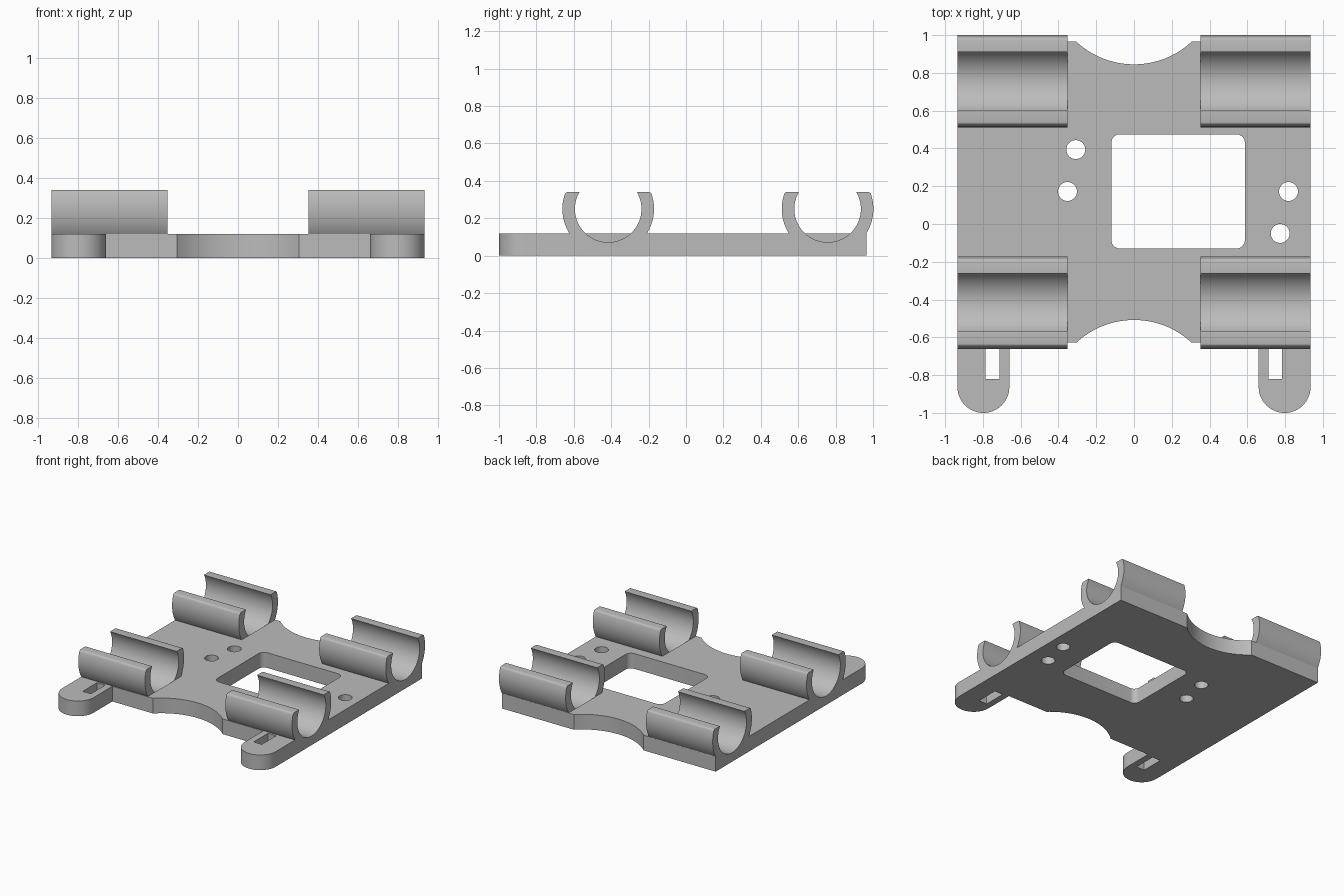
import bpy, bmesh
from math import sin, cos, radians, asin, degrees
from mathutils import Vector

if "Cube" in bpy.data.objects:
    bpy.data.objects.remove(bpy.data.objects["Cube"])

THICK, TOP = 0.12, 0.34
HALF_W, BACK, FRONT = 0.935, 0.965, -0.628
CLIP_Z, R_OUT, R_IN, CLIP_IN = 0.25, 0.245, 0.178, 0.352
CLIP_YS = (-0.416, 0.757)

grey = bpy.data.materials.new("plain grey")
grey.use_nodes = True
colour = (0.5, 0.5, 0.5, 1)
grey.diffuse_color = colour
grey.node_tree.nodes["Principled BSDF"].inputs["Base Color"].default_value = colour


def arc(cx, cy, r, a0, a1, n):
    """Points on an arc, angles in degrees."""
    steps = [radians(a0 + (a1 - a0) * i / n) for i in range(n + 1)]
    return [(cx + r * cos(a), cy + r * sin(a)) for a in steps]


def prism(name, points, lo, hi, axis="z"):
    """Extrude a closed outline from lo to hi along z or x."""
    place = (lambda p: (p[0], p[1], lo)) if axis == "z" else (lambda p: (lo, p[0], p[1]))
    bm = bmesh.new()
    face = bm.faces.new([bm.verts.new(place(p)) for p in points])
    new = bmesh.ops.extrude_face_region(bm, geom=[face])["geom"]
    step = Vector((0, 0, hi - lo)) if axis == "z" else Vector((hi - lo, 0, 0))
    bmesh.ops.translate(bm, vec=step, verts=[v for v in new if isinstance(v, bmesh.types.BMVert)])
    bmesh.ops.recalc_face_normals(bm, faces=bm.faces)
    mesh = bpy.data.meshes.new(name)
    bm.to_mesh(mesh)
    bm.free()
    mesh.materials.append(grey)
    obj = bpy.data.objects.new(name, mesh)
    bpy.context.collection.objects.link(obj)
    return obj


def combine(target, other, operation):
    """Apply a boolean and discard the helper."""
    bpy.context.view_layer.objects.active = target
    mod = target.modifiers.new("cut", "BOOLEAN")
    mod.operation, mod.solver, mod.object = operation, "EXACT", other
    bpy.ops.object.modifier_apply(modifier=mod.name)
    bpy.data.objects.remove(other)


def cut_through(target, points):
    combine(target, prism("cutter", points, -0.1, THICK + 0.05), "DIFFERENCE")


def rectangle(x0, x1, y0, y1, r=0):
    if not r:
        return [(x0, y0), (x1, y0), (x1, y1), (x0, y1)]
    return (arc(x1 - r, y1 - r, r, 0, 90, 8) + arc(x0 + r, y1 - r, r, 90, 180, 8)
            + arc(x0 + r, y0 + r, r, 180, 270, 8) + arc(x1 - r, y0 + r, r, 270, 360, 8))


# Base plate outline: scalloped ends and two rounded front tabs, mirrored
notch_r, notch_half = 0.448, 0.305
sweep = degrees(asin(notch_half / notch_r))
rise = notch_r * cos(radians(sweep))
half = arc(0, FRONT - rise, notch_r, 90, 90 - sweep, 14)
half += [(0.66, FRONT)] + arc(0.7975, -0.8625, 0.1375, 180, 360, 32)
half += [(HALF_W, BACK)] + arc(0, BACK + rise, notch_r, 270 + sweep, 270, 14)
outline = half + [(-x, y) for x, y in reversed(half[1:-1])]
plate = prism("mounting_plate", outline, 0, THICK)

# Central window, screw holes and tab slots
cut_through(plate, rectangle(-0.12, 0.587, -0.13, 0.475, 0.045))
for x, y in ((-0.308, 0.394), (-0.352, 0.172), (0.818, 0.172), (0.774, -0.05)):
    cut_through(plate, arc(x, y, 0.05, 0, 350, 35))
for x in (-0.749, 0.747):
    cut_through(plate, rectangle(x - 0.036, x + 0.036, -0.82, -0.64))

# Four open tube clips, joined to the plate and hollowed into it
lip = degrees(asin((TOP - CLIP_Z) / R_OUT))
for y in CLIP_YS:
    for lo, hi in ((-HALF_W, -CLIP_IN), (CLIP_IN, HALF_W)):
        body = arc(y, CLIP_Z, R_OUT, 180 - lip, 360 + lip, 56)
        combine(plate, prism("clip", body, lo, hi, "x"), "UNION")
for y in CLIP_YS:
    for lo, hi in ((-HALF_W - 0.05, -CLIP_IN), (CLIP_IN, HALF_W + 0.05)):
        bore = arc(y, CLIP_Z, R_IN, 0, 355, 71)
        combine(plate, prism("bore", bore, lo, hi, "x"), "DIFFERENCE")

# Rounded lips along the clip openings
bm = bmesh.new()
bm.from_mesh(plate.data)
bmesh.ops.remove_doubles(bm, verts=bm.verts, dist=0.0002)
lips = [e for e in bm.edges
        if all(abs(v.co.z - TOP) < 0.001 for v in e.verts)
        and abs(e.verts[0].co.x - e.verts[1].co.x) > 0.3
        and abs(e.verts[0].co.y - e.verts[1].co.y) < 0.001]
bmesh.ops.bevel(bm, geom=lips, offset=0.01, segments=3, profile=0.5, affect="EDGES")
bm.to_mesh(plate.data)
bm.free()

bpy.ops.object.select_all(action="DESELECT")
plate.select_set(True)
bpy.context.view_layer.objects.active = plate
bpy.ops.object.shade_smooth_by_angle(angle=radians(30))
